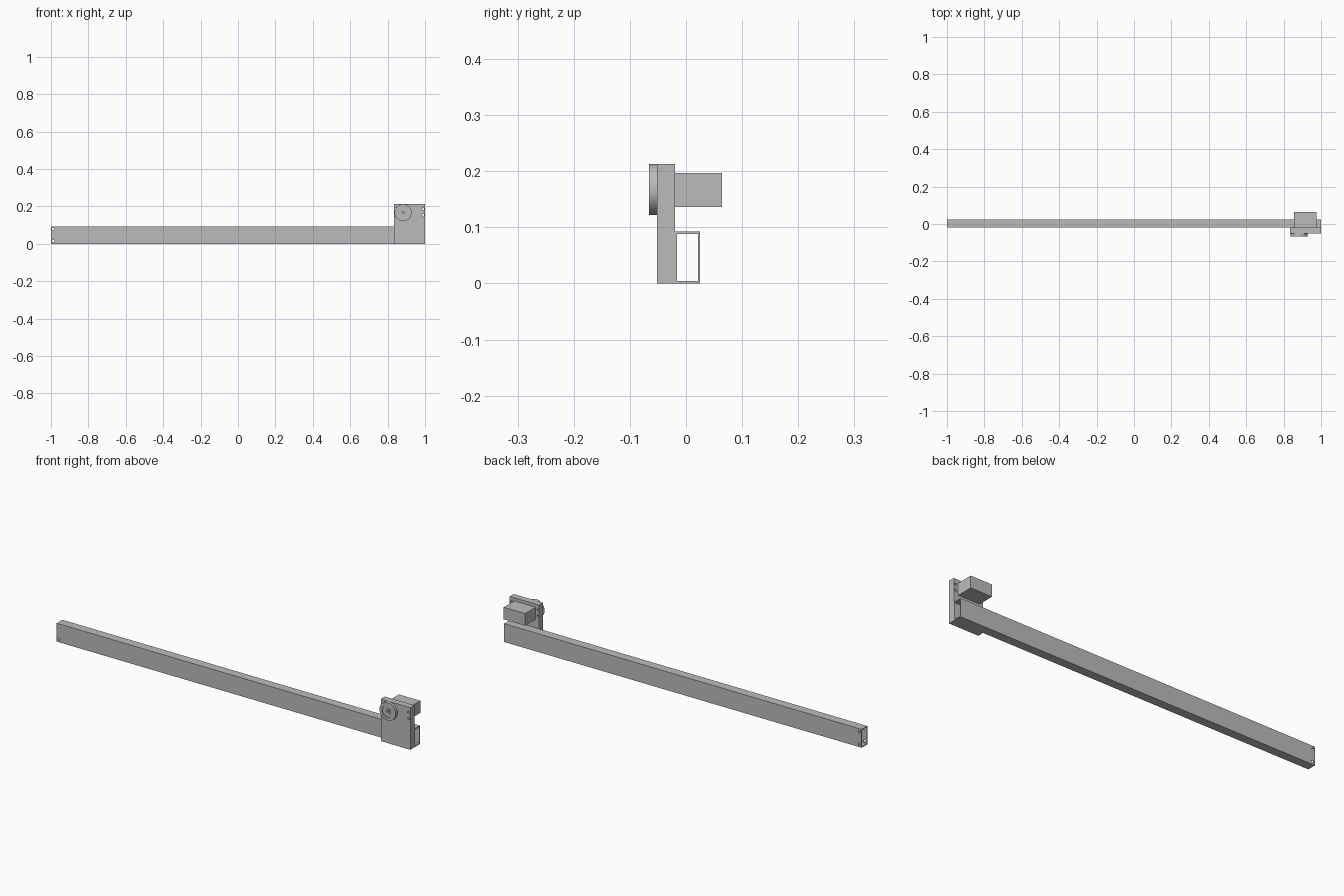
import bpy
import bmesh
import math
from mathutils import Matrix, Vector

if "Cube" in bpy.data.objects:
    bpy.data.objects.remove(bpy.data.objects["Cube"])

grey = bpy.data.materials.new("plain grey")
grey.use_nodes = True
colour = (0.5, 0.5, 0.5, 1)
grey.diffuse_color = colour
grey.node_tree.nodes["Principled BSDF"].inputs["Base Color"].default_value = colour


def finish(name, bm):
    mesh = bpy.data.meshes.new(name)
    bmesh.ops.recalc_face_normals(bm, faces=bm.faces)
    bm.to_mesh(mesh)
    bm.free()
    mesh.materials.append(grey)
    obj = bpy.data.objects.new(name, mesh)
    bpy.context.collection.objects.link(obj)
    return obj


def box(name, low, high):
    low, high = Vector(low), Vector(high)
    bm = bmesh.new()
    bmesh.ops.create_cube(bm, size=1, matrix=Matrix.Translation((low + high) / 2)
                          @ Matrix.Diagonal((high - low).to_4d()))
    return finish(name, bm)


def cylinder(name, x, z, radius, y0, y1, sides=16):
    bm = bmesh.new()
    place = Matrix.Translation((x, (y0 + y1) / 2, z)) @ Matrix.Rotation(math.pi / 2, 4, "X")
    bmesh.ops.create_cone(bm, cap_ends=True, segments=sides, radius1=radius,
                          radius2=radius, depth=y1 - y0, matrix=place)
    return finish(name, bm)


def select(obj):
    bpy.ops.object.select_all(action="DESELECT")
    obj.select_set(True)
    bpy.context.view_layer.objects.active = obj


def cut(target, cutter):
    cutter.hide_render = True
    mod = target.modifiers.new("cut", "BOOLEAN")
    mod.operation = "DIFFERENCE"
    mod.solver = "EXACT"
    mod.object = cutter
    select(target)
    bpy.ops.object.modifier_apply(modifier=mod.name)
    bpy.data.objects.remove(cutter)


def revolve(name, profile, x, z, sides=48):
    # Spin (radius, y) pairs about an axis running front to back
    bm = bmesh.new()
    verts = [bm.verts.new((x + r, y, z)) for r, y in profile]
    edges = [bm.edges.new(pair) for pair in zip(verts, verts[1:])]
    bmesh.ops.spin(bm, geom=verts + edges, cent=(x, 0, z), axis=(0, 1, 0),
                   angle=math.tau, steps=sides)
    bmesh.ops.remove_doubles(bm, verts=bm.verts, dist=1e-5)
    return finish(name, bm)


# Long hollow rail with two through holes at its far end
rail = box("rail_tube", (-1, -0.02, 0), (1, 0.025, 0.093))
cut(rail, box("bore_cutter", (-1.1, -0.016, 0.0045), (1.1, 0.021, 0.0885)))
for z in (0.015, 0.078):
    cut(rail, cylinder("rail_hole_cutter", -0.988, z, 0.006, -0.1, 0.1))

# Mounting plate with screw holes along both upright edges
plate = box("mounting_plate", (0.835, -0.052, 0), (1, -0.02, 0.213))
for x in (0.843, 0.99):
    for z in (0.155, 0.187):
        cut(plate, cylinder("plate_hole_cutter", x, z, 0.0055, -0.1, 0.1))

# Motor block on the back of the plate
box("motor_flange", (0.855, -0.02, 0.136), (0.975, -0.015, 0.197))
box("motor_body", (0.855, -0.015, 0.136), (0.975, 0.064, 0.197))

# Round hub with a shallow ring groove and a shaft socket
hub = revolve("round_hub", [(0, -0.052), (0.0455, -0.052), (0.0455, -0.066),
                            (0.031, -0.066), (0.031, -0.062), (0.014, -0.062),
                            (0.014, -0.066), (0.006, -0.066), (0.006, -0.056),
                            (0, -0.056)], 0.883, 0.1675)
select(hub)
bpy.ops.object.shade_smooth_by_angle(angle=math.radians(30))
